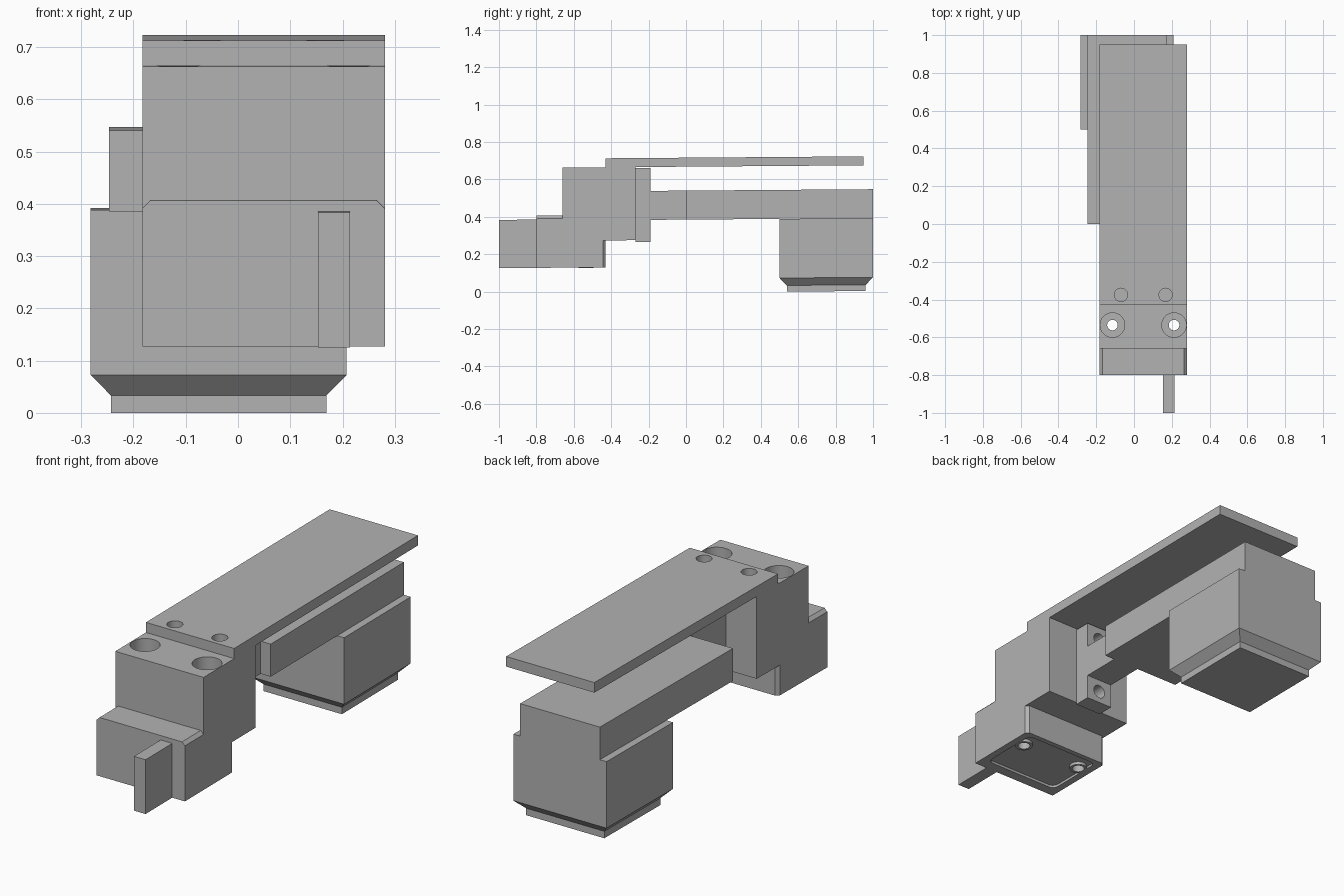
import bpy, bmesh, math
from mathutils import Matrix, Vector

if "Cube" in bpy.data.objects:
    bpy.data.objects.remove(bpy.data.objects["Cube"], do_unlink=True)

grey = bpy.data.materials.new("machined grey")
grey.use_nodes = True
GREY = (0.45, 0.45, 0.45, 1)
grey.diffuse_color = GREY
grey.node_tree.nodes["Principled BSDF"].inputs["Base Color"].default_value = GREY

parts = []
XL, XR = -0.183, 0.281           # sides of the body
XC = (XL + XR) / 2


def finish(name, bm, helper=False):
    bmesh.ops.recalc_face_normals(bm, faces=bm.faces)
    me = bpy.data.meshes.new(name)
    bm.to_mesh(me)
    bm.free()
    ob = bpy.data.objects.new(name, me)
    bpy.context.collection.objects.link(ob)
    if helper:
        ob.hide_render = True
    else:
        me.materials.append(grey)
        parts.append(ob)
    return ob


def prism(name, pts, axis, lo, hi, helper=False):
    """Extrude a 2D profile along x, y or z."""
    bm = bmesh.new()
    put = {"x": lambda a, b: (lo, a, b), "y": lambda a, b: (a, lo, b),
           "z": lambda a, b: (a, b, lo)}[axis]
    face = bm.faces.new([bm.verts.new(put(a, b)) for a, b in pts])
    ext = bmesh.ops.extrude_face_region(bm, geom=[face])
    move = Vector([(hi - lo) * (c == axis) for c in "xyz"])
    verts = [g for g in ext["geom"] if isinstance(g, bmesh.types.BMVert)]
    bmesh.ops.translate(bm, verts=verts, vec=move)
    return finish(name, bm, helper)


def box(name, x0, x1, y0, y1, z0, z1, helper=False):
    return prism(name, [(x0, y0), (x1, y0), (x1, y1), (x0, y1)], "z", z0, z1, helper)


def disc(name, centre, r, axis, lo, hi, helper=True):
    n = 32
    pts = [(centre[0] + r * math.cos(math.tau * i / n),
            centre[1] + r * math.sin(math.tau * i / n)) for i in range(n)]
    return prism(name, pts, axis, lo, hi, helper)


def boolean(ob, tool, mode="DIFFERENCE"):
    mod = ob.modifiers.new("bool", "BOOLEAN")
    mod.operation, mod.solver, mod.object = mode, "EXACT", tool
    bpy.context.view_layer.objects.active = ob
    bpy.ops.object.modifier_apply(modifier=mod.name)
    bpy.data.objects.remove(tool, do_unlink=True)


# Body: upper block, chamfered lower block and chamfered front step
c = 0.015
body = box("body", XL, XR, -0.66, -0.27, 0.277, 0.668)
lower = prism("lower", [(XL, -0.7), (XR, -0.7), (XR, -0.43 - c), (XR - c, -0.43),
                        (XL + c, -0.43), (XL, -0.43 - c)], "z", 0.133, 0.32, True)
step = prism("step", [(XL, 0.133), (XR, 0.133), (XR, 0.412 - c), (XR - c, 0.412),
                      (XL + c, 0.412), (XL, 0.412 - c)], "y", -0.8, -0.65, True)
boolean(body, lower, "UNION")
boolean(body, step, "UNION")

# Rounded recess in the underside
r, x0, x1, y0, y1 = 0.03, XL + 0.035, XR - 0.035, -0.75, -0.455
outline = []
for k, (cx, cy) in enumerate([(x1 - r, y1 - r), (x0 + r, y1 - r),
                              (x0 + r, y0 + r), (x1 - r, y0 + r)]):
    for i in range(7):
        a = (k + i / 6) * math.pi / 2
        outline.append((cx + r * math.cos(a), cy + r * math.sin(a)))
boolean(body, prism("recess", outline, "z", 0.1, 0.145, True))

# Counterbored through holes, each with a boss in the recess
for side in (-1, 1):
    centre = (XC + side * 0.163, -0.535)
    boolean(body, disc("boss", centre, 0.04, "z", 0.131, 0.16), "UNION")
    boolean(body, disc("counterbore", centre, 0.065, "z", 0.42, 0.8))
    boolean(body, disc("through_hole", centre, 0.028, "z", 0.05, 0.8))

# Top plate with two blind holes
plate = box("top_plate", XL, XR, -0.43, 0.95, 0.668, 0.716)
for side in (-1, 1):
    centre = (XC + side * 0.118, -0.375)
    boolean(plate, disc("plate_hole", centre, 0.035, "z", 0.6, 0.8))
    boolean(body, disc("body_hole", centre, 0.035, "z", 0.6, 0.8))

# Front tab
box("front_tab", 0.153, 0.214, -1.0, -0.8, 0.133, 0.391)

# Rear flange with two bolt holes, and the neck to the arm
flange = box("rear_flange", XC - 0.07, XC + 0.07, -0.27, -0.19, 0.267, 0.662)
for z in (0.325, 0.6):
    boolean(flange, disc("bolt_hole", (XC, z), 0.032, "y", -0.4, -0.1))
box("arm_neck", XC - 0.07, XC + 0.07, -0.19, 0, 0.385, 0.54)
box("arm", -0.247, 0.172, 0, 1.0, 0.385, 0.54)

# Hanging head with a tapered skirt and base pad
hx0, hx1, hy0, hy1 = -0.282, 0.208, 0.5, 1.0
box("head", hx0, hx1, hy0, hy1, 0.069, 0.385)
bm = bmesh.new()
bmesh.ops.create_cube(bm, size=1)
t = 0.039
for v in bm.verts:
    inset = t if v.co.z < 0 else 0
    v.co = ((hx0 + inset) if v.co.x < 0 else (hx1 - inset),
            (hy0 + inset) if v.co.y < 0 else (hy1 - inset),
            0.029 if v.co.z < 0 else 0.069)
finish("head_skirt", bm)
box("base_pad", hx0 + t, hx1 - t, hy0 + t, hy1 - t, -0.004, 0.029)

# Slight upward tilt towards the back, then shading
tilt = Matrix.Identity(4)
tilt[2][1] = 0.0075
bpy.ops.object.select_all(action="DESELECT")
for ob in parts:
    ob.data.transform(tilt)
    ob.select_set(True)
bpy.context.view_layer.objects.active = body
bpy.ops.object.shade_smooth_by_angle(angle=math.radians(30))
